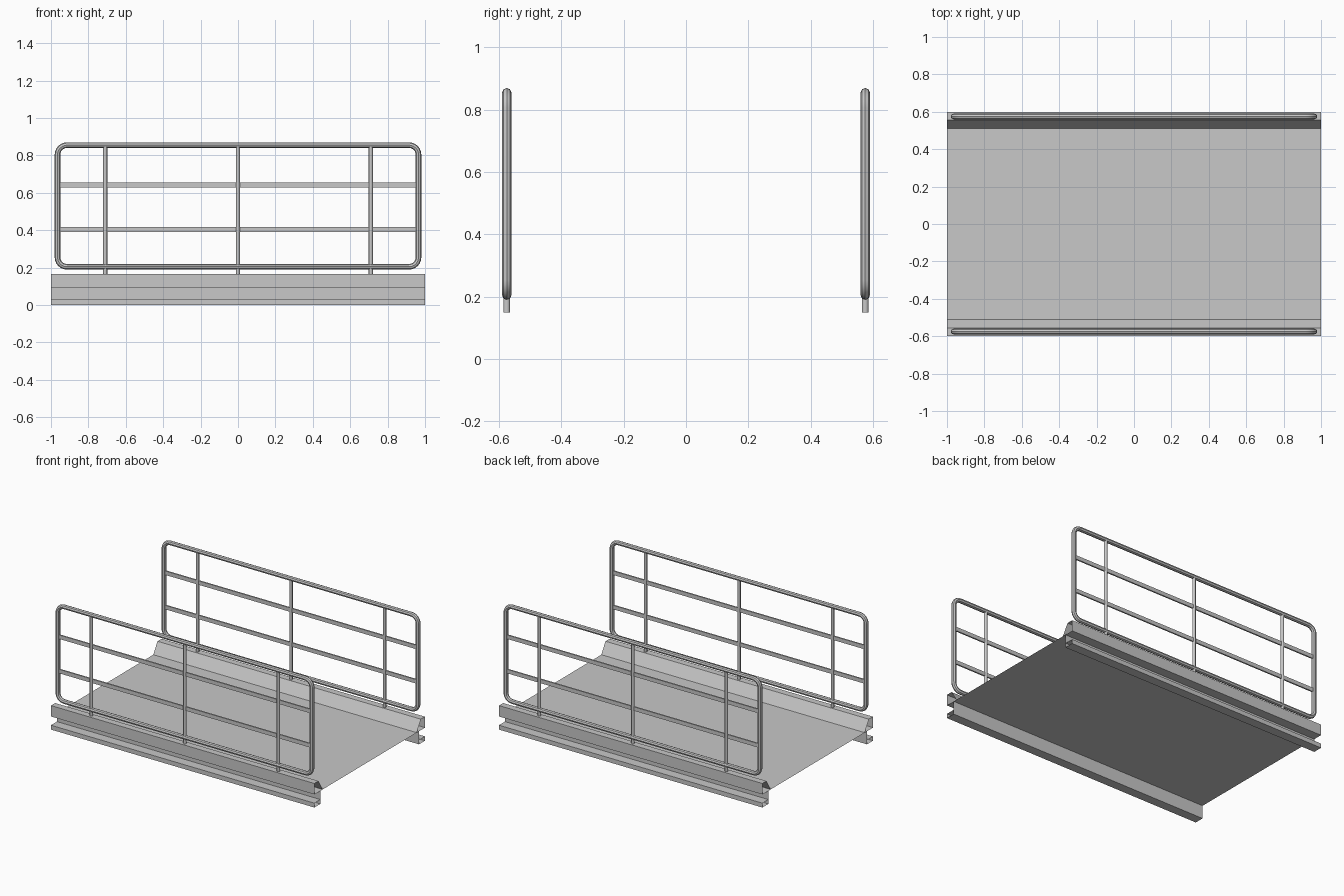
import bpy
import bmesh
import math
from mathutils import Vector

if "Cube" in bpy.data.objects:
    bpy.data.objects.remove(bpy.data.objects["Cube"])

HALF_LEN = 1.0
RAIL_Y = 0.575

# One galvanised metal colour
metal = bpy.data.materials.new("galvanised_grey")
metal.use_nodes = True
GREY = (0.58, 0.58, 0.58, 1)
metal.diffuse_color = GREY
metal.node_tree.nodes["Principled BSDF"].inputs["Base Color"].default_value = GREY


def finish(obj, smooth=False):
    obj.data.materials.clear()
    obj.data.materials.append(metal)
    if smooth:
        bpy.ops.object.select_all(action='DESELECT')
        obj.select_set(True)
        bpy.context.view_layer.objects.active = obj
        bpy.ops.object.shade_smooth_by_angle(angle=math.radians(40))
    return obj


def sheet(name, profile):
    """Extrude an open (y, z) profile along the full length."""
    bm = bmesh.new()
    rows = [[bm.verts.new((x, y, z)) for y, z in profile]
            for x in (-HALF_LEN, HALF_LEN)]
    for i in range(len(profile) - 1):
        bm.faces.new((rows[0][i], rows[1][i], rows[1][i + 1], rows[0][i + 1]))
    mesh = bpy.data.meshes.new(name)
    bm.to_mesh(mesh)
    bm.free()
    obj = bpy.data.objects.new(name, mesh)
    bpy.context.collection.objects.link(obj)
    return finish(obj)


def bar(name, size, loc):
    bpy.ops.mesh.primitive_cube_add(size=1, location=loc)
    obj = bpy.context.object
    obj.name = name
    obj.scale = size
    return finish(obj)


def post(name, x, y, bottom, top):
    bpy.ops.mesh.primitive_cylinder_add(
        vertices=12, radius=0.011, depth=top - bottom,
        location=(x, y, (top + bottom) / 2))
    obj = bpy.context.object
    obj.name = name
    return finish(obj, True)


def tube_frame(name, y, half_w, low, high, corner, radius):
    """Closed round tube bent into a rounded rectangle."""
    points = []
    centres = [(half_w - corner, high - corner), (corner - half_w, high - corner),
               (corner - half_w, low + corner), (half_w - corner, low + corner)]
    for quarter, (cx, cz) in enumerate(centres):
        for step in range(7):
            a = (quarter + step / 6) * math.pi / 2
            points.append(Vector((cx + corner * math.cos(a), y,
                                  cz + corner * math.sin(a))))
    curve = bpy.data.curves.new(name, 'CURVE')
    curve.dimensions = '3D'
    curve.bevel_depth = radius
    curve.bevel_resolution = 2
    spline = curve.splines.new('POLY')
    spline.points.add(len(points) - 1)
    for p, co in zip(spline.points, points):
        p.co = (*co, 1)
    spline.use_cyclic_u = True
    obj = bpy.data.objects.new(name, curve)
    bpy.context.collection.objects.link(obj)
    bpy.ops.object.select_all(action='DESELECT')
    obj.select_set(True)
    bpy.context.view_layer.objects.active = obj
    bpy.ops.object.convert(target='MESH')
    return finish(bpy.context.object, True)


# Walking deck
sheet("deck", [(-0.51, 0.09), (0.51, 0.09)])

# Folded side beam: inner slope, top, outer face, recessed web, lower flange
beam = [(0.51, 0.09), (0.555, 0.165), (0.6, 0.165), (0.6, 0.09), (0.535, 0.09),
        (0.535, 0.03), (0.6, 0.03), (0.6, 0), (0.535, 0), (0.535, 0.03)]

for side, sign in (("front", -1), ("back", 1)):
    y = sign * RAIL_Y
    # Mirrored profiles run backwards so the faces keep pointing outwards
    profile = [(sign * py, pz) for py, pz in beam]
    sheet(side + "_beam", profile if sign > 0 else profile[::-1])
    sheet(side + "_beam_joint", [(sign * 0.51, 0.09), (sign * 0.535, 0.09)][::sign])

    # Railing
    tube_frame(side + "_rail_frame", y, 0.965, 0.205, 0.855, 0.05, 0.015)
    for label, x in (("right", -0.71), ("middle", 0), ("left", 0.71)):
        post(f"{side}_{label}_post", x, y, 0.15, 0.855)
    for label, z in (("lower", 0.405), ("upper", 0.641)):
        bar(f"{side}_{label}_bar", (1.92, 0.01, 0.027), (0, y, z))
